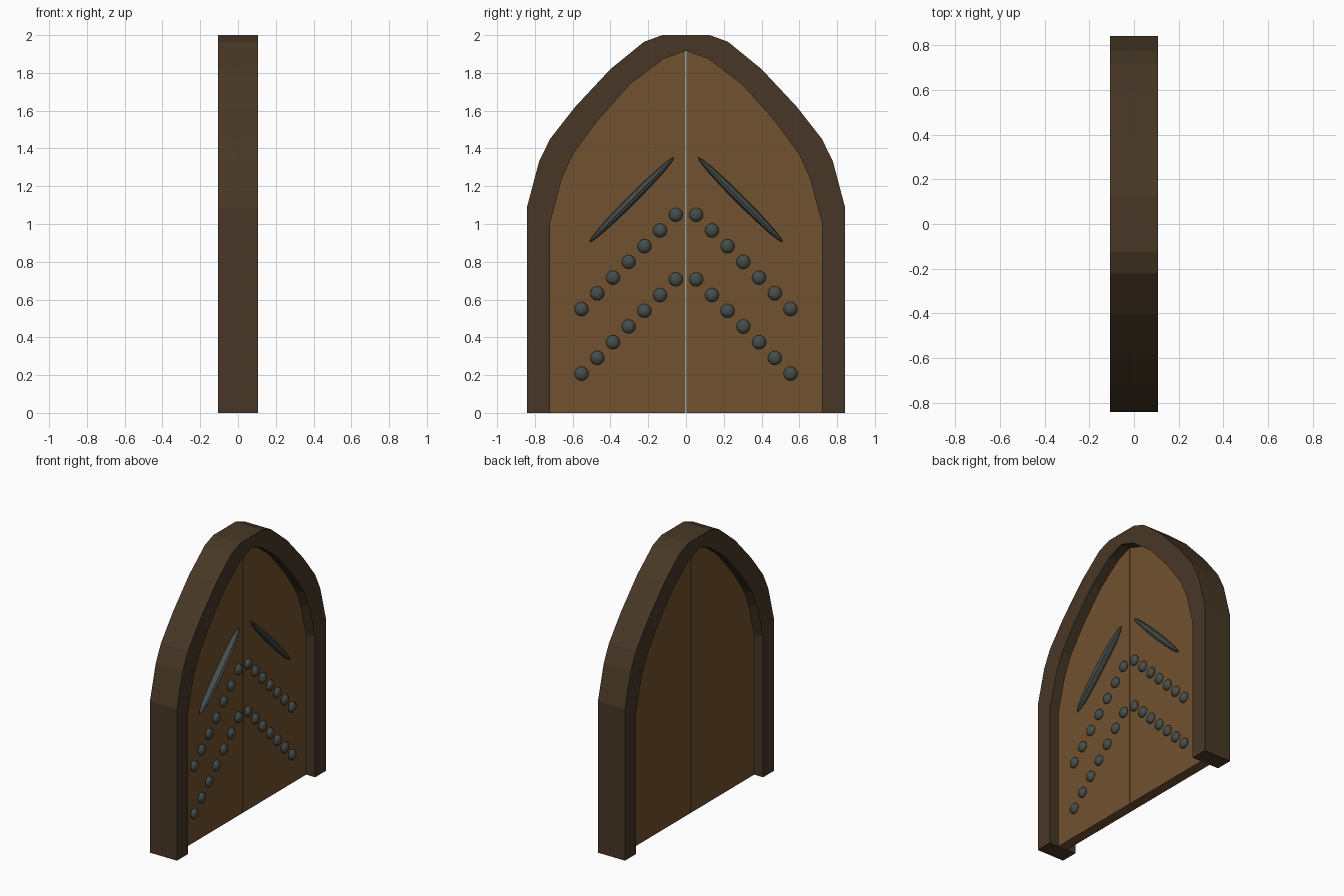
import bpy, bmesh, math
from mathutils import Matrix, Vector

if "Cube" in bpy.data.objects:
    bpy.data.objects.remove(bpy.data.objects["Cube"])


def material(name, rgb):
    m = bpy.data.materials.new(name)
    m.diffuse_color = (*rgb, 1)
    m.use_nodes = True
    m.node_tree.nodes["Principled BSDF"].inputs["Base Color"].default_value = m.diffuse_color
    return m


dark_wood = material("dark wood", (0.064, 0.039, 0.020))
door_wood = material("door wood", (0.165, 0.082, 0.028))
iron = material("dark iron", (0.060, 0.075, 0.070))


def finish(name, bm, mat):
    bmesh.ops.recalc_face_normals(bm, faces=bm.faces[:])
    me = bpy.data.meshes.new(name)
    bm.to_mesh(me)
    bm.free()
    me.materials.append(mat)
    ob = bpy.data.objects.new(name, me)
    bpy.context.collection.objects.link(ob)
    return ob


def add_prism(bm, outline, half):
    """Extrude a (y, z) outline along x, from -half to half."""
    a = [bm.verts.new((-half, y, z)) for y, z in outline]
    b = [bm.verts.new((half, y, z)) for y, z in outline]
    bm.faces.new(a)
    bm.faces.new(b[::-1])
    n = len(a)
    for i in range(n):
        j = (i + 1) % n
        bm.faces.new((a[i], b[i], b[j], a[j]))


# Half arch outlines, from the foot to the apex
outer = [(.843, 0), (.843, 1.085), (.778, 1.33), (.72, 1.45), (.587, 1.62),
         (.40, 1.82), (.222, 1.965), (.125, 2.0), (0, 2.0)]
inner = [(.72, 0), (.72, 1.005), (.656, 1.243), (.598, 1.37), (.47, 1.545),
         (.296, 1.74), (.12, 1.873), (0, 1.917)]


def mirrored(half):
    return half + [(-y, z) for y, z in half[-2::-1]]


# Arched frame
bm = bmesh.new()
add_prism(bm, mirrored(outer) + mirrored(inner)[::-1], 0.107)
finish("arch_frame", bm, dark_wood)

# Two door leaves with a thin gap between them
PANEL = 0.036
GAP = 0.003
for side, name in ((-1, "door_leaf_left"), (1, "door_leaf_right")):
    bm = bmesh.new()
    pts = [(side * max(y, GAP), z) for y, z in inner] + [(side * GAP, 0)]
    add_prism(bm, pts, PANEL)
    finish(name, bm, door_wood)

# Slanted rows of flattened studs
bm = bmesh.new()
for side in (-1, 1):
    for top in (1.049, 0.707):
        for i in range(7):
            pos = Vector((PANEL + 0.004, side * (0.054 + 0.0832 * i), top - 0.0832 * i))
            bmesh.ops.create_uvsphere(
                bm, u_segments=12, v_segments=8, radius=1,
                matrix=Matrix.Translation(pos) @ Matrix.Diagonal((0.026, 0.037, 0.037, 1)))
finish("iron_studs", bm, iron)

# Slanted spindle-shaped handles
for side, name in ((-1, "handle_left"), (1, "handle_right")):
    bm = bmesh.new()
    mat = (Matrix.Translation((PANEL + 0.018, side * 0.288, 1.128))
           @ Matrix.Rotation(side * math.radians(45), 4, 'X')
           @ Matrix.Diagonal((0.034, 0.024, 0.318, 1)))
    bmesh.ops.create_uvsphere(bm, u_segments=8, v_segments=8, radius=1, matrix=mat)
    finish(name, bm, iron)
